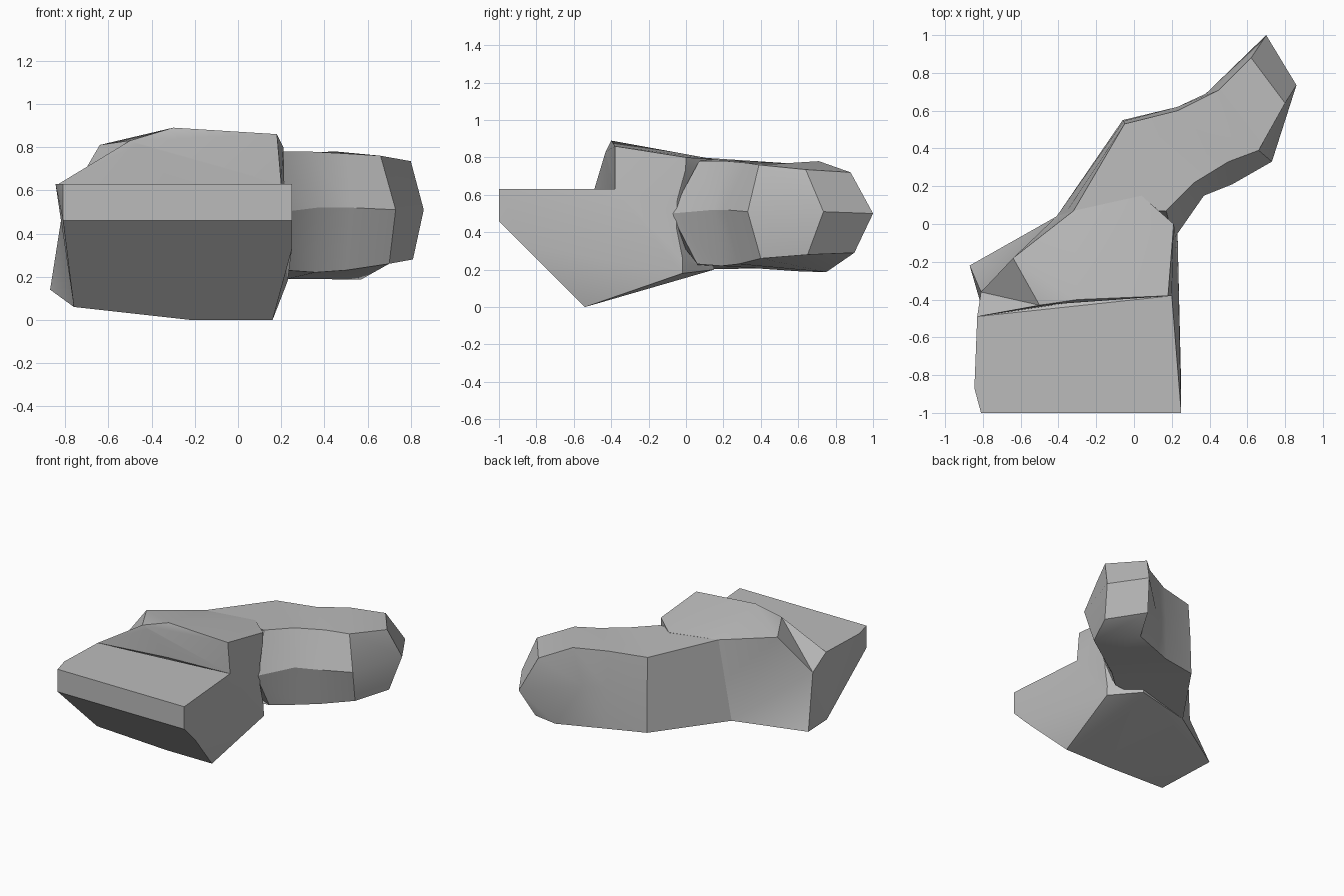
import bpy
import bmesh
import math

# Remove the default object
default_cube = bpy.data.objects.get("Cube")
if default_cube:
    bpy.data.objects.remove(default_cube, do_unlink=True)

# Single plain colour
grey = bpy.data.materials.new("plain_grey")
grey.use_nodes = True
grey_value = (0.5, 0.5, 0.5, 1)
grey.diffuse_color = grey_value
grey.node_tree.nodes["Principled BSDF"].inputs["Base Color"].default_value = grey_value


def finish(name, bm):
    """Turn a bmesh into a named, coloured object."""
    bmesh.ops.recalc_face_normals(bm, faces=bm.faces[:])
    mesh = bpy.data.meshes.new(name)
    bm.to_mesh(mesh)
    bm.free()
    mesh.materials.append(grey)
    obj = bpy.data.objects.new(name, mesh)
    bpy.context.scene.collection.objects.link(obj)
    return obj


def faceted_block(name, points):
    """Closed convex block wrapped around its corner points."""
    bm = bmesh.new()
    corners = [bm.verts.new(p) for p in points]
    bmesh.ops.convex_hull(bm, input=corners)
    loose = [v for v in bm.verts if not v.link_faces]
    bmesh.ops.delete(bm, geom=loose, context="VERTS")
    bmesh.ops.dissolve_limit(bm, angle_limit=math.radians(1),
                             verts=bm.verts[:], edges=bm.edges[:])
    return finish(name, bm)


def lofted_limb(name, sections):
    """Skin of quads through six-sided sections, each end capped by two quads."""
    bm = bmesh.new()
    rings = [[bm.verts.new(p) for p in section] for section in sections]
    for near, far in zip(rings, rings[1:]):
        for i in range(len(near)):
            j = (i + 1) % len(near)
            bm.faces.new((near[i], near[j], far[j], far[i]))
    for top_out, top_in, mid_in, low_in, low_out, mid_out in (rings[0], rings[-1]):
        bm.faces.new((top_out, top_in, mid_in, mid_out))
        bm.faces.new((mid_out, mid_in, low_in, low_out))
    return finish(name, bm)


# Corners shared between the body blocks
step_left = (-.83, -.49, .63)
step_middle = (-.3, -.41, .63)
step_right = (.2, -.38, .63)
left_shoulder = (-.81, -.36, .52)
keel = [(-.76, -.6, .06), (-.22, -.54, 0), (.16, -.54, 0)]
rear_left = (-.41, .04, .2)
rear_low = [(.23, -.02, .18), (.04, .15, .2)]
crest_left = [(-.5, -.43, .83), (-.3, -.4, .89)]

# Lower wedge: blunt nose, flat ledge, keel underneath
body = faceted_block("front_wedge", keel + rear_low + [
    step_left, step_right, left_shoulder,
    (-.81, -1, .46), (.25, -1, .46), (-.81, -1, .63), (.25, -1, .63),
    (-.845, -.87, .63), (.25, -.87, .33),
])

# Flared heel low on the rear left
heel_block = faceted_block("heel_block", keel + rear_low + [
    left_shoulder, step_right, rear_left, (-.87, -.22, .14),
])

# Left riser from the ledge up to the crest
step_riser = faceted_block("step_riser", crest_left + [
    step_left, left_shoulder, step_middle,
])

# Raised block behind the crest
raised_block = faceted_block("raised_block", crest_left + rear_low + [
    left_shoulder, step_middle, step_right, rear_left, (.18, -.38, .86),
    (.21, 0, .8), (.04, .15, .79), (-.32, .07, .8), (-.64, -.18, .81),
])

# Fold between the body and the limb
fold_cutter = faceted_block("fold_cutter", [
    (.27, -.11, .5), (.24, 0, .83), (.26, -.02, .15),
    (.03, .17, .83), (.03, .17, .15), (.4, .2, .5),
])
fold_cutter.hide_render = True

# Bent limb; each section runs: top outer, top inner, middle inner,
# bottom inner, bottom outer, middle outer
bent_limb = lofted_limb("bent_limb", [
    # root hidden inside the body
    [(-.3, -.1, .7), (0, .08, .7), (.13, -.15, .5),
     (0, .08, .3), (-.3, -.1, .3), (-.3, -.1, .5)],
    # shoulder
    [(-.32, .07, .8), (.17, .07, .78), (.21, -.08, .5),
     (.22, .06, .23), (-.41, .04, .2), (-.365, .055, .5)],
    # elbow
    [(-.05, .53, .77), (.32, .22, .78), (.37, .15, .52),
     (.36, .19, .22), (-.06, .55, .21), (-.055, .545, .5)],
    # forearm
    [(.23, .6, .77), (.5, .33, .77), (.52, .21, .52),
     (.5, .28, .23), (.23, .62, .19), (.23, .62, .5)],
    # wrist
    [(.45, .71, .78), (.66, .39, .76), (.73, .33, .51),
     (.7, .4, .26), (.57, .75, .187), (.38, .69, .5)],
    # blunt end
    [(.62, .88, .72), (.8, .64, .735), (.86, .735, .51),
     (.81, .65, .28), (.63, .9, .29), (.7, 1, .5)],
])

# Weld the blocks, carve the fold, then weld on the limb
steps = [(heel_block, "UNION"), (step_riser, "UNION"), (raised_block, "UNION"),
         (fold_cutter, "DIFFERENCE"), (bent_limb, "UNION")]
for part, operation in steps:
    weld = body.modifiers.new(part.name, "BOOLEAN")
    weld.operation = operation
    weld.solver = "EXACT"
    weld.object = part
bpy.context.view_layer.update()
depsgraph = bpy.context.evaluated_depsgraph_get()
welded = bpy.data.meshes.new_from_object(body.evaluated_get(depsgraph))
body.modifiers.clear()
body.data = welded
body.name = "wedge_body_with_limb"
for part, operation in steps:
    bpy.data.objects.remove(part, do_unlink=True)

# Soft shading across gentle bends, crisp creases elsewhere
bpy.ops.object.select_all(action="DESELECT")
body.select_set(True)
bpy.context.view_layer.objects.active = body
bpy.ops.object.shade_smooth_by_angle(angle=math.radians(30))
